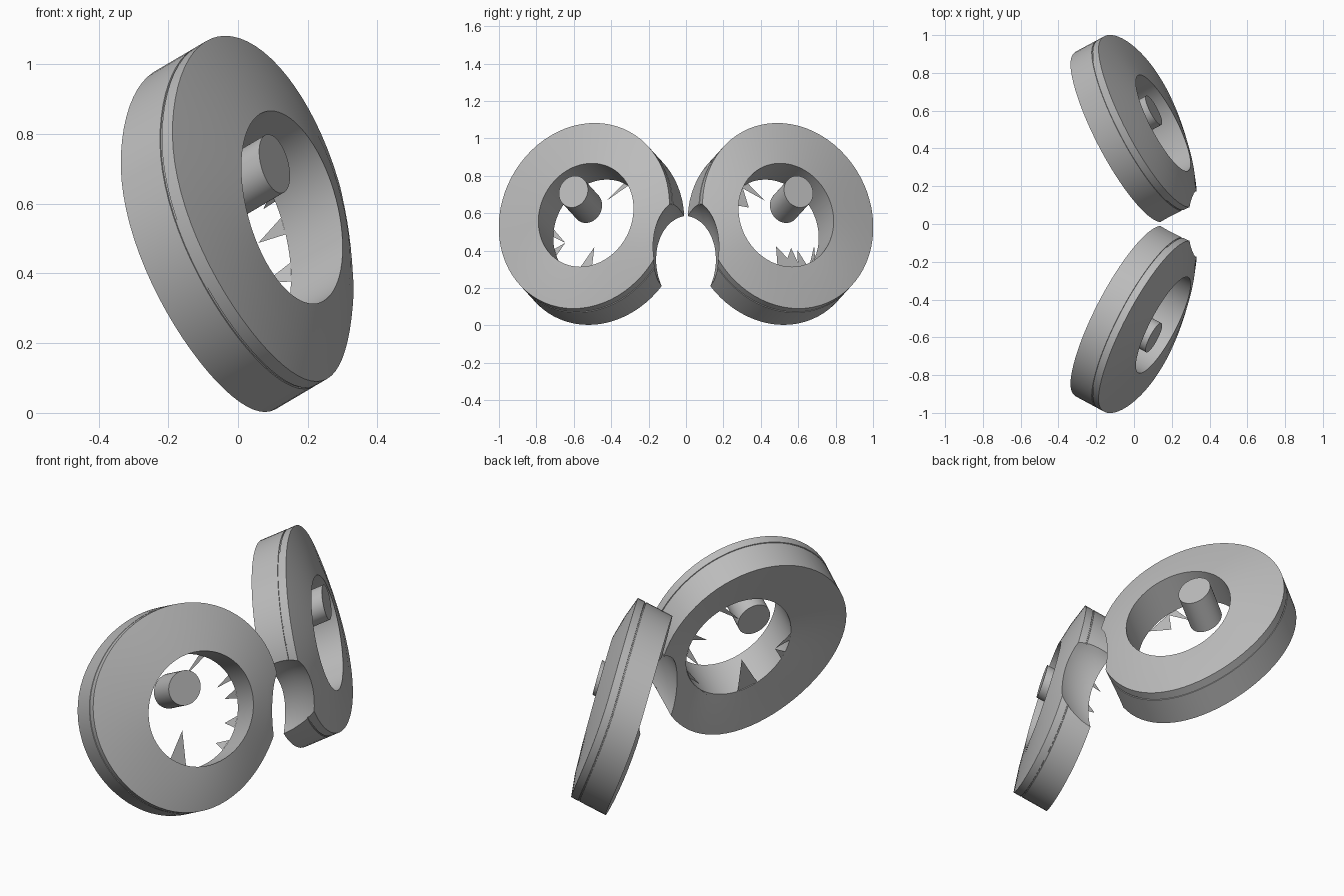
import bpy, bmesh
from math import cos, sin, radians, pi
from mathutils import Vector

if "Cube" in bpy.data.objects:
    bpy.data.objects.remove(bpy.data.objects["Cube"], do_unlink=True)

grey = bpy.data.materials.new("plain grey")
grey.use_nodes = True
grey.diffuse_color = (0.5, 0.5, 0.5, 1)
grey.node_tree.nodes["Principled BSDF"].inputs["Base Color"].default_value = (0.5, 0.5, 0.5, 1)

# Tilted disc frame: plane axes plus a slanted extrusion axis
NORMAL = Vector((0.86, 0.45, 0.24)).normalized()
UP = (Vector((0, 0, 1)) - NORMAL * NORMAL.z).normalized()
SIDE = UP.cross(NORMAL)
AXIS = Vector((0.78, 0.42, 0.46))
RIM = Vector((0.072, 0.545, 0.586))
HOLE = Vector((0.155, 0.535, 0.59))
DEPTH, R_OUT, R_HOLE, SEGS = 0.19, 0.511, 0.285, 72


def on_disc(centre, radius, angle):
    """Point on a tilted circle; the outer rim curls forward on its lower side."""
    outward = max(0, (radius - R_HOLE) / (R_OUT - R_HOLE))
    curl = 0.06 * outward * max(0, cos(angle + radians(60))) ** 2
    return centre + (SIDE * cos(angle) + UP * sin(angle)) * radius + Vector((curl, 0, 0))


def finish(name, bm, mirror):
    """Turn a bmesh into an object, mirrored across y when asked."""
    if mirror < 0:
        for v in bm.verts:
            v.co.y *= -1
    bmesh.ops.recalc_face_normals(bm, faces=bm.faces)
    mesh = bpy.data.meshes.new(name)
    bm.to_mesh(mesh)
    bm.free()
    mesh.materials.append(grey)
    ob = bpy.data.objects.new(name, mesh)
    bpy.context.collection.objects.link(ob)
    return ob


def select(ob):
    bpy.ops.object.select_all(action='DESELECT')
    ob.select_set(True)
    bpy.context.view_layer.objects.active = ob


def smooth(ob):
    select(ob)
    bpy.ops.object.shade_smooth_by_angle(angle=radians(30))


def loft(rings, closed):
    """Skin circles given as (centre, radius); close into a loop or cap the ends."""
    bm = bmesh.new()
    loops = [[bm.verts.new(on_disc(c, r, 2 * pi * i / SEGS)) for i in range(SEGS)]
             for c, r in rings]
    pairs = list(zip(loops, loops[1:]))
    if closed:
        pairs.append((loops[-1], loops[0]))
    else:
        bm.faces.new(loops[0])
        bm.faces.new(loops[-1])
    for a, b in pairs:
        for i in range(SEGS):
            j = (i + 1) % SEGS
            bm.faces.new((a[i], a[j], b[j], b[i]))
    return bm


def face_ring(t, bulge, drop):
    """Circle on the domed face, t = 0 at the outer rim and 1 at the hole."""
    return (RIM.lerp(HOLE, t + bulge) - AXIS * drop, R_OUT + (R_HOLE - R_OUT) * t)


# Domed front, hole wall, hollow back, and side wall with a thin groove
profile = [face_ring(0, 0, 0), face_ring(0.5, 0.07, 0), face_ring(1, 0, 0),
           face_ring(1, 0, DEPTH), face_ring(0.5, 0, DEPTH), face_ring(0, 0, DEPTH)]
for drop, inset in ((0.046, 0), (0.045, 0.004), (0.04, 0.004), (0.039, 0)):
    profile.append((RIM - AXIS * drop, R_OUT - inset))

# Thin shards on the back rim:
# rim start, rim end, tip angle, tip radius fraction, tip distance behind the rim
SHARDS = {
    "left": [(120, 148, 132, 0.62, 0), (112, 122, 96, 0.6, 0), (-88, -55, -77, 0.3, 0),
             (-55, -88, -40, 0.5, 0), (-62, -45, -35, 0.62, 0), (-45, -30, -18, 0.92, 0)],
    "right": [(112, 118, 95, 0.6, 0), (152, 158, 155, 0.7, 0), (-6, 2, -17, 0.76, 0),
              (-28, -20, -17, 0.76, 0), (-84, -62, -72, 0.32, 0),
              (168, 178, 175, 0.9, 0.08), (195, 207, 202, 0.9, 0.08),
              (220, 232, 226, 0.9, 0.08)],
}

for side, sign in (("left", 1), ("right", -1)):
    ring = finish(side + "_ring", loft(profile, True), sign)

    # Rounded bite cut out of the inner edge, sloping down toward the back
    bm = bmesh.new()
    bmesh.ops.create_uvsphere(bm, u_segments=48, v_segments=24, radius=1)
    for v in bm.verts:
        x, y, z = v.co
        v.co = Vector((0.28 + x * 0.25, y * 0.18, 0.4 + z * 0.28 + x * 0.08))
    cutter = finish("bite_cutter", bm, 1)
    cutter.hide_render = True
    cut = ring.modifiers.new("bite", 'BOOLEAN')
    cut.operation, cut.object, cut.solver = 'DIFFERENCE', cutter, 'EXACT'
    select(ring)
    bpy.ops.object.modifier_apply(modifier="bite")
    bpy.data.objects.remove(cutter, do_unlink=True)
    smooth(ring)

    # Slanted peg floating in the hole
    tip = Vector((0.105, 0.602, 0.715))
    smooth(finish(side + "_peg", loft([(tip, 0.087), (tip - AXIS * 0.18, 0.087)], False), sign))

    # Jagged shards
    bm = bmesh.new()
    centre = HOLE - AXIS * DEPTH
    for start, end, point, frac, back in SHARDS[side]:
        corners = [(start, 1, 0), (end, 1, 0), (point, frac, back)]
        bm.faces.new([bm.verts.new(on_disc(centre - AXIS * d, R_HOLE * f, radians(a)))
                      for a, f, d in corners])
    finish(side + "_shards", bm, sign)
